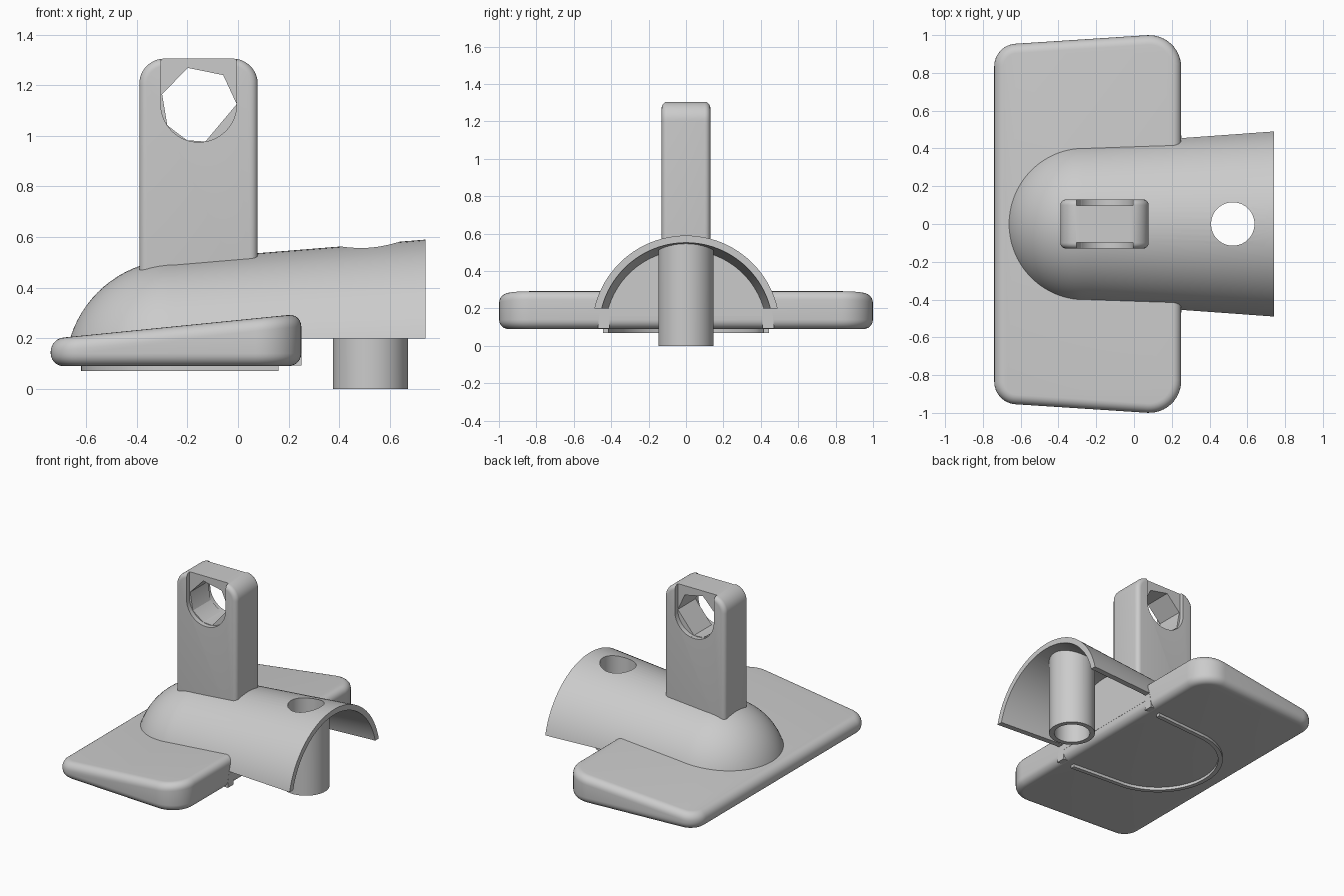
import bpy, bmesh, math
from mathutils import Vector

cube = bpy.data.objects.get("Cube")
if cube:
    bpy.data.objects.remove(cube, do_unlink=True)

gray = bpy.data.materials.new("plain_gray")
gray.use_nodes = True
COLOR = (0.6, 0.6, 0.6, 1)
gray.diffuse_color = COLOR
gray.node_tree.nodes["Principled BSDF"].inputs["Base Color"].default_value = COLOR


def to_object(name, bm):
    bmesh.ops.recalc_face_normals(bm, faces=bm.faces)
    mesh = bpy.data.meshes.new(name)
    bm.to_mesh(mesh)
    bm.free()
    mesh.materials.append(gray)
    obj = bpy.data.objects.new(name, mesh)
    bpy.context.collection.objects.link(obj)
    return obj


def prism(name, outline, low, high):
    """Extrude a 2D outline; low and high map each point to its 3D ends."""
    bm = bmesh.new()
    a = [bm.verts.new(low(u, v)) for u, v in outline]
    b = [bm.verts.new(high(u, v)) for u, v in outline]
    bm.faces.new(a)
    bm.faces.new(b)
    for i in range(len(a)):
        j = (i + 1) % len(a)
        bm.faces.new((a[i], a[j], b[j], b[i]))
    return to_object(name, bm)


def along_y(name, outline, y0, y1):
    return prism(name, outline, lambda x, z: (x, y0, z), lambda x, z: (x, y1, z))


def along_z(name, outline, z0, z1):
    return prism(name, outline, lambda x, y: (x, y, z0), lambda x, y: (x, y, z1))


def circle(x, y, r, start=0, end=360, n=64):
    span = end - start
    count = n if span == 360 else n + 1
    return [(x + r * math.cos(math.radians(start + span * i / n)),
             y + r * math.sin(math.radians(start + span * i / n))) for i in range(count)]


def rounded(points, n=12):
    """Round the corners of a polygon given as (x, y, radius)."""
    out = []
    for i, (x, y, r) in enumerate(points):
        p = Vector((x, y))
        if r == 0:
            out.append((x, y))
            continue
        d0 = (Vector(points[i - 1][:2]) - p).normalized()
        d1 = (Vector(points[(i + 1) % len(points)][:2]) - p).normalized()
        half = d0.angle(d1) / 2
        center = p + (d0 + d1).normalized() * r / math.sin(half)
        first = p + d0 * r / math.tan(half) - center
        last = p + d1 * r / math.tan(half) - center
        a0 = math.atan2(first.y, first.x)
        turn = math.atan2(first.x * last.y - first.y * last.x, first.dot(last))
        for k in range(n + 1):
            a = a0 + turn * k / n
            out.append((center.x + r * math.cos(a), center.y + r * math.sin(a)))
    return out


def box(name, x, y, z):
    return along_z(name, [(x[0], y[0]), (x[1], y[0]), (x[1], y[1]), (x[0], y[1])], *z)


def activate(obj):
    bpy.ops.object.select_all(action='DESELECT')
    obj.select_set(True)
    bpy.context.view_layer.objects.active = obj


def boolean(obj, other, operation='DIFFERENCE'):
    activate(obj)
    mod = obj.modifiers.new("cut", 'BOOLEAN')
    mod.operation, mod.object, mod.solver = operation, other, 'EXACT'
    bpy.ops.object.modifier_apply(modifier=mod.name)
    bpy.data.objects.remove(other, do_unlink=True)


def bevel(obj, width):
    activate(obj)
    mod = obj.modifiers.new("round", 'BEVEL')
    mod.width, mod.segments = width, 6
    mod.limit_method, mod.angle_limit = 'ANGLE', math.radians(50)
    mod.use_clamp_overlap = False
    bpy.ops.object.modifier_apply(modifier=mod.name)


def smooth(obj):
    activate(obj)
    bpy.ops.object.shade_smooth_by_angle(angle=math.radians(30))


NOSE_X, NOSE_R = -0.245, 0.437


def bullet(name, inset, start, end, n=96):
    """Round-nosed cone lying along x, with a slightly rising axis."""
    stations = []
    if start is None:
        for i in range(1, 20):
            a = math.pi / 2 * i / 20
            stations.append((NOSE_X - NOSE_R * math.cos(a), NOSE_R * math.sin(a)))
        start = NOSE_X
    for x in (start, end):
        stations.append((x, NOSE_R + 0.067 * (x - NOSE_X) - inset))
    bm = bmesh.new()
    rings = []
    for x, r in stations:
        zc = 0.073 + 0.014 * max(0, x - NOSE_X)
        rings.append([bm.verts.new((x, y, z)) for y, z in circle(0, zc, r, n=n)])
    for a, b in zip(rings, rings[1:]):
        for i in range(n):
            j = (i + 1) % n
            bm.faces.new((a[i], a[j], b[j], b[i]))
    bm.faces.new(rings[0])
    bm.faces.new(rings[-1])
    return to_object(name, bm)


# Sloped base plate with rounded corners and rims
plan = rounded([(-0.74, -0.947, 0.12), (0.25, -1.011, 0.17),
                (0.25, 1.011, 0.17), (-0.74, 0.947, 0.12)])
plate = prism("base_plate", plan, lambda x, y: (x, y, 0.09),
              lambda x, y: (x, y, 0.198 + 0.1 * (x + 0.74)))
bevel(plate, 0.05)
smooth(plate)

# Round-nosed body, hollow at the open end, with a drilled peg underneath
body = bullet("body_shell", 0, None, 0.74)
boolean(body, bullet("cavity", 0.038, 0.251, 0.9))
boolean(body, box("under_plate", (-1, 0.251), (-1, 1), (-1, 0.092)))
boolean(body, box("under_core", (-1, 0.3), (-0.41, 0.41), (-1, 0.16)))
boolean(body, box("under_rim", (0.251, 1), (-1, 1), (-1, 0.2)))
boolean(body, along_z("peg", circle(0.523, 0, 0.148), 0, 0.546), 'UNION')
boolean(body, along_z("bore", circle(0.523, 0, 0.115), -0.1, 0.9))
smooth(body)

# Thin U-shaped rib below the plate
outer = circle(-0.2, 0, 0.42, 90, 270, 32)
inner = circle(-0.2, 0, 0.39, 270, 90, 32)
rib = along_z("bottom_rib", [(0.16, 0.445)] + outer + [(0.16, -0.445), (0.16, -0.415)]
              + inner + [(0.16, 0.415)], 0.07, 0.1)
smooth(rib)

# Upright mast with a recessed eye
mast = along_y("mast", rounded([(-0.39, 0.3, 0), (0.078, 0.3, 0),
                                (0.078, 1.305, 0.1), (-0.39, 1.305, 0.1)]), -0.13, 0.13)
bevel(mast, 0.03)
EYE_X, EYE_Z, EYE_R = -0.155, 1.125, 0.15
slot = circle(EYE_X, EYE_Z, EYE_R, 180, 360) + [(EYE_X + EYE_R, 1.5), (EYE_X - EYE_R, 1.5)]
for side in (-1, 1):
    boolean(mast, along_y("slot", slot, side * 0.097, side * 0.3))
eye = [(EYE_X + EYE_R * math.cos(math.radians(a)), EYE_Z + EYE_R * math.sin(math.radians(a)))
       for a in (0, 50, 107, 165, 214, 252, 280)]
boolean(mast, along_y("eye", eye, -0.3, 0.3))
smooth(mast)
